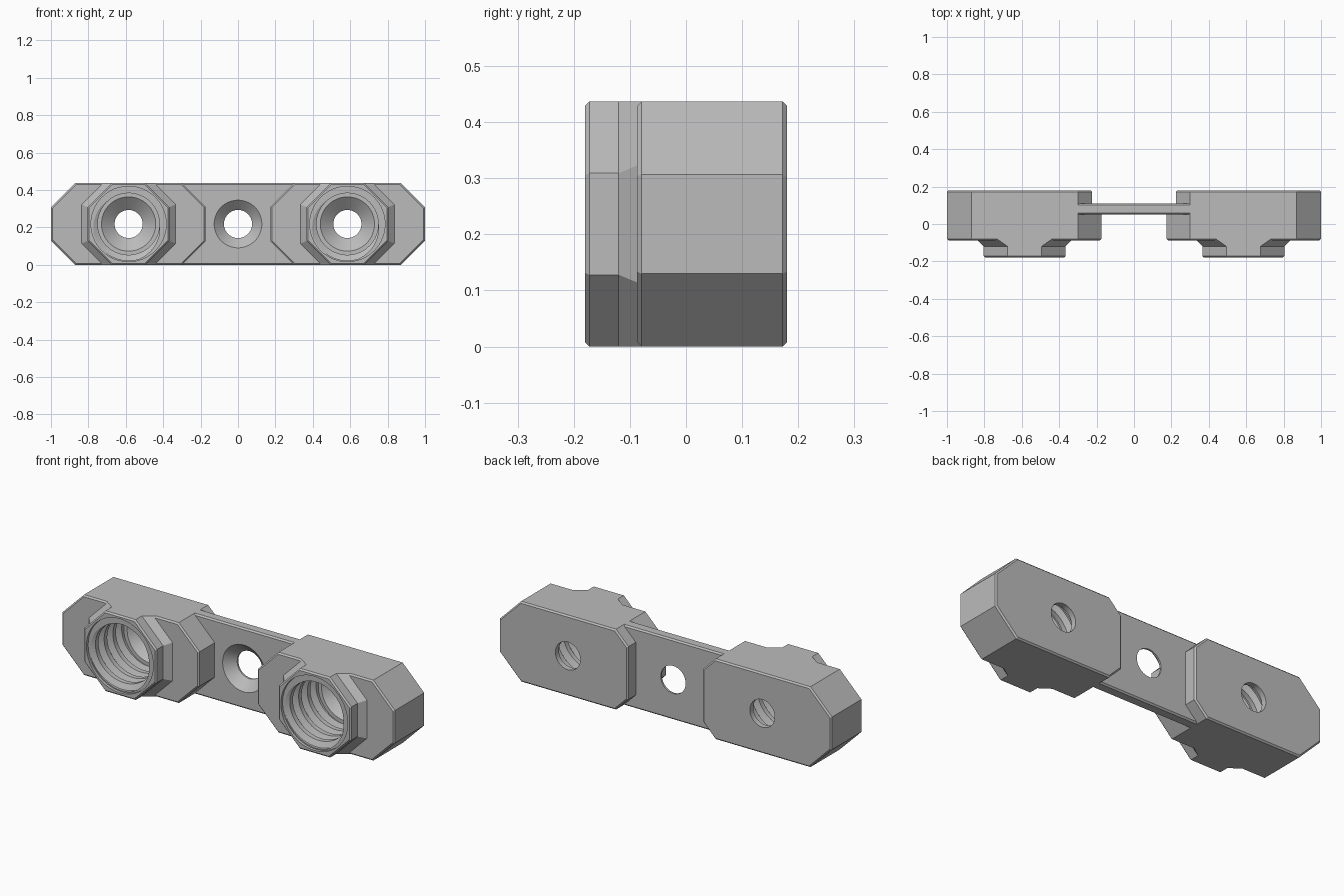
import bpy, bmesh, math

cube = bpy.data.objects.get("Cube")
if cube:
    bpy.data.objects.remove(cube, do_unlink=True)

ROOT2 = math.sqrt(2)
HALF = 0.2185        # half height, also the boss's half width
CHAMFER = 0.008
SOCKET_X = 0.585
SEGMENTS = 64

grey = bpy.data.materials.new("grey_metal")
grey.use_nodes = True
grey.diffuse_color = (0.5, 0.5, 0.5, 1)
grey.node_tree.nodes["Principled BSDF"].inputs["Base Color"].default_value = (0.5, 0.5, 0.5, 1)


def loft(name, rings):
    """Closed solid through rings of points with equal counts."""
    bm = bmesh.new()
    rows = [[bm.verts.new(p) for p in ring] for ring in rings]
    count = len(rows[0])
    for a, b in zip(rows, rows[1:]):
        for j in range(count):
            k = (j + 1) % count
            bm.faces.new((a[j], a[k], b[k], b[j]))
    bm.faces.new(rows[0])
    bm.faces.new(rows[-1])
    bmesh.ops.remove_doubles(bm, verts=bm.verts, dist=1e-5)
    bmesh.ops.recalc_face_normals(bm, faces=bm.faces)
    mesh = bpy.data.meshes.new(name)
    bm.to_mesh(mesh)
    bm.free()
    mesh.materials.append(grey)
    obj = bpy.data.objects.new(name, mesh)
    bpy.context.collection.objects.link(obj)
    return obj


def combine(obj, other, operation):
    """Apply a boolean and discard the helper."""
    mod = obj.modifiers.new(operation.lower(), 'BOOLEAN')
    mod.operation, mod.object, mod.solver = operation, other, 'EXACT'
    bpy.context.view_layer.objects.active = obj
    bpy.ops.object.modifier_apply(modifier=mod.name)
    bpy.data.objects.remove(other, do_unlink=True)


def octagon(side, y, x0, x1, half, low, high):
    """Box x0..x1 with 45 degree corners on x-|z|=low and x+|z|=high."""
    upper = [(x0, x0 - low), (low + half, half), (high - half, half), (x1, high - x1)]
    points = upper + [(x, -z) for x, z in reversed(upper)]
    return [(side * x, y, HALF + z) for x, z in points]


def block_ring(side, y, inner, inset=0):
    return octagon(side, y, inner + inset, 1 - inset, HALF - inset,
                   0.3 - HALF + inset * ROOT2, 0.87 + HALF - inset * ROOT2)


def boss_ring(side, y, width, half=HALF):
    return octagon(side, y, SOCKET_X - width, SOCKET_X + width, half,
                   SOCKET_X - width * ROOT2, SOCKET_X + width * ROOT2)


def circle(x, y, r):
    return [(x + r * math.cos(t), y, HALF + r * math.sin(t))
            for t in (math.tau * j / SEGMENTS for j in range(SEGMENTS))]


# Threaded socket cutter
PITCH, START, END = 0.075, -0.165, 0.09
ROOT_R, CREST_R = 0.195, 0.165
BREAKS = (0, 0.25, 0.45, 0.8)


def thread_radius(phase):
    if phase < 0.25:
        return ROOT_R
    if phase < 0.45:
        blend = (phase - 0.25) / 0.2
    elif phase < 0.8:
        blend = 1
    else:
        blend = (1 - phase) / 0.2
    return ROOT_R + (CREST_R - ROOT_R) * blend


def thread_row(x, offset):
    row = []
    for j in range(SEGMENTS + 1):
        turn = j / SEGMENTS
        y = min(max(PITCH * (offset + turn), START), END)
        r = thread_radius((y / PITCH - turn) % 1)
        a = math.tau * turn
        row.append((x + r * math.cos(a), y, HALF + r * math.sin(a)))
    return row


def socket_cutter(x):
    def plain(y, r):
        ring = circle(x, y, r)
        return ring + ring[:1]
    rows = [plain(-0.2, 0.201), plain(START, 0.201)]
    rows += [thread_row(x, t + b) for t in range(-4, 3) for b in BREAKS]
    rows += [plain(END, 0.145), plain(0.15, 0.075), plain(0.2, 0.075)]
    return open_seam_loft("socket_cutter", rows)


def open_seam_loft(name, rows):
    """Loft whose last column meets the first one a full turn later."""
    bm = bmesh.new()
    grid = [[bm.verts.new(p) for p in row] for row in rows]
    for a, b in zip(grid, grid[1:]):
        for j in range(SEGMENTS):
            bm.faces.new((a[j], a[j + 1], b[j + 1], b[j]))
    for row in (grid[0], grid[-1]):
        bm.faces.new(row[:-1])
    bmesh.ops.remove_doubles(bm, verts=bm.verts, dist=1e-5)
    bmesh.ops.recalc_face_normals(bm, faces=bm.faces)
    mesh = bpy.data.meshes.new(name)
    bm.to_mesh(mesh)
    bm.free()
    mesh.materials.append(grey)
    obj = bpy.data.objects.new(name, mesh)
    obj.hide_render = True
    bpy.context.collection.objects.link(obj)
    return obj


parts = []

# End blocks, each with a flared octagonal boss and a threaded socket
for name, side in (("left", 1), ("right", -1)):
    block = loft(name + "_block", [
        block_ring(side, -0.087, 0.175, CHAMFER),
        block_ring(side, -0.079, 0.175),
        block_ring(side, 0.055, 0.175),
        block_ring(side, 0.105, 0.225),
        block_ring(side, 0.172, 0.225),
        block_ring(side, 0.18, 0.225, CHAMFER)])
    boss = loft(name + "_boss", [
        boss_ring(side, -0.18, HALF - CHAMFER, HALF - CHAMFER),
        boss_ring(side, -0.172, HALF),
        boss_ring(side, -0.12, HALF),
        boss_ring(side, -0.075, HALF + 0.045)])
    combine(block, boss, 'UNION')
    combine(block, socket_cutter(side * SOCKET_X), 'DIFFERENCE')
    parts.append(block)


# Thin web joining the blocks, with a countersunk hole
def web_ring(y, inset):
    h = HALF - inset
    return [(x, y, HALF + z) for x, z in ((-0.305, -h), (0.305, -h), (0.305, h), (-0.305, h))]


web = loft("center_web", [web_ring(0.05, CHAMFER), web_ring(0.058, 0),
                          web_ring(0.102, 0), web_ring(0.11, CHAMFER)])
countersink = loft("countersink_cutter", [circle(0, 0.04, 0.138), circle(0, 0.1, 0.075),
                                          circle(0, 0.13, 0.075)])
combine(web, countersink, 'DIFFERENCE')
parts.append(web)

# Smooth round walls, keep machined edges sharp
bpy.ops.object.select_all(action='DESELECT')
for part in parts:
    part.select_set(True)
bpy.context.view_layer.objects.active = web
bpy.ops.object.shade_smooth_by_angle(angle=math.radians(20))
